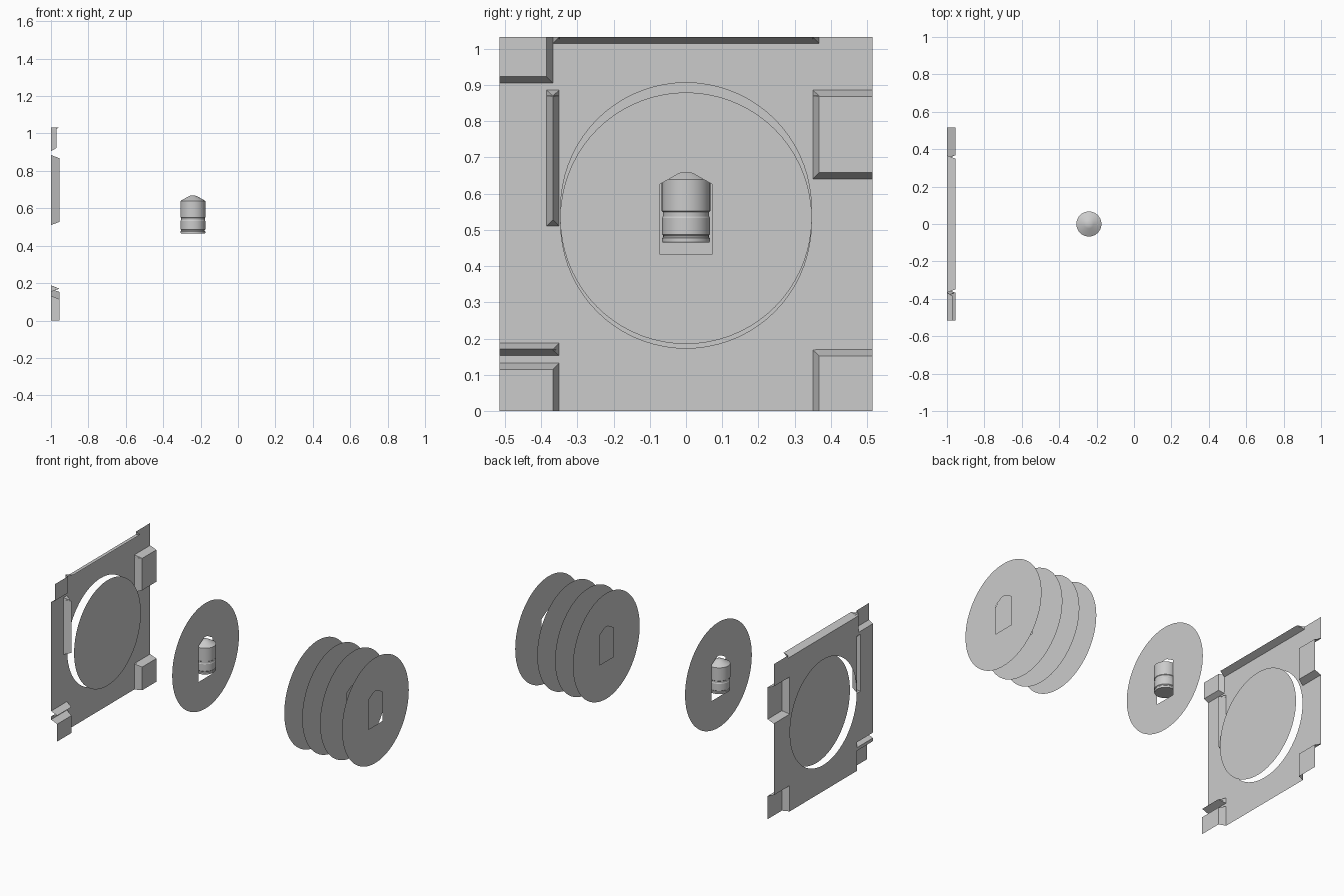
import bpy, bmesh, math

if "Cube" in bpy.data.objects:
    bpy.data.objects.remove(bpy.data.objects["Cube"])

R = 0.347          # radius of every disc
BACK = -1.0        # plane of the plate


def finish(bm, name):
    me = bpy.data.meshes.new(name)
    bm.to_mesh(me)
    bm.free()
    ob = bpy.data.objects.new(name, me)
    bpy.context.collection.objects.link(ob)
    return ob


def circle(zc, n=72):
    return [(R * math.cos(2 * math.pi * i / n), zc + R * math.sin(2 * math.pi * i / n)) for i in range(n)]


def fill_sheet(bm, x, loops):
    # flat sheet in the yz plane, inner loops become holes
    edges = []
    for loop in loops:
        vs = [bm.verts.new((x, y, z)) for y, z in loop]
        edges += [bm.edges.new((vs[i], vs[(i + 1) % len(vs)])) for i in range(len(vs))]
    bmesh.ops.triangle_fill(bm, edges=edges, use_beauty=True, use_dissolve=False, normal=(1, 0, 0))


def disc(name, x, zc, hole=None):
    bm = bmesh.new()
    fill_sheet(bm, x, [circle(zc)] + ([hole] if hole else []))
    finish(bm, name)


def arch(z0, z1, w=0.073):
    half = [(w, z0), (w, z1 - 0.033), (0.022, z1 - 0.004), (0.01, z1)]
    return half + [(-y, z) for y, z in reversed(half)]


# pressed plate: raised panels and ridges as (y0, y1, z0, z1, height)
FAR, W = 9, 0.0175
panels = [
    (-FAR, -0.367, 0.905, FAR, 0.03),       # top left corner
    (-0.367, 0.367, 1.0145, FAR, 0.045),    # top lip
    (0.35, FAR, 0.64, 0.885, 0.045),        # right panel
    (0.35, FAR, -FAR, 0.17, 0.045),         # bottom right corner
    (-FAR, -0.35, -FAR, 0.132, 0.045),      # bottom left corner
    (-FAR, -0.35, 0.153, 0.188, 0.045),     # bottom left ridge
    (-0.385, -0.35, 0.51, 0.885, 0.045),    # left ridge
]


def height(y, z):
    h = 0
    for y0, y1, z0, z1, top in panels:
        d = min(y - y0, y1 - y, z - z0, z1 - z) / W
        h = max(h, top * min(1, max(0, d)))
    return h


HY, HZ0, HZ1 = 0.35, 0.168, 0.87            # square around the round opening
ys, zs = {-0.515, 0.515, -HY, HY}, {0, 1.032, HZ0, HZ1}
for y0, y1, z0, z1, _ in panels:
    ys |= {round(v, 4) for v in (y0, y0 + W, y1, y1 - W) if abs(v) < 0.515}
    zs |= {round(v, 4) for v in (z0, z0 + W, z1, z1 - W) if 0 < v < 1.03}
ys, zs = sorted(ys), sorted(zs)

bm = bmesh.new()
grid = [[bm.verts.new((BACK + height(y, z), y, z)) for z in zs] for y in ys]
for i in range(len(ys) - 1):
    for j in range(len(zs) - 1):
        cy, cz = (ys[i] + ys[i + 1]) / 2, (zs[j] + zs[j + 1]) / 2
        if abs(cy) < HY and HZ0 < cz < HZ1:
            continue
        q = [grid[i][j], grid[i + 1][j], grid[i + 1][j + 1], grid[i][j + 1]]
        if abs(q[0].co.x + q[2].co.x - q[1].co.x - q[3].co.x) < 1e-5:
            bm.faces.new(q)
        else:                                # crease runs through the odd corner
            k = max(range(4), key=lambda n: abs(2 * q[n].co.x - q[n - 1].co.x - q[(n + 1) % 4].co.x))
            bm.faces.new((q[k], q[(k + 1) % 4], q[(k + 2) % 4]))
            bm.faces.new((q[k], q[(k + 2) % 4], q[(k + 3) % 4]))
fill_sheet(bm, BACK, [[(-HY, HZ0), (HY, HZ0), (HY, HZ1), (-HY, HZ1)], circle(0.519)])
bmesh.ops.remove_doubles(bm, verts=bm.verts, dist=1e-5)
bmesh.ops.dissolve_limit(bm, angle_limit=0.01, verts=bm.verts, edges=bm.edges)
finish(bm, "pressed_plate")

# solid disc in front of the opening, then the discs with arched holes
disc("backing_disc", -0.95, 0.519)
disc("middle_disc", -0.236, 0.56, arch(0.415, 0.685))
for k, x in enumerate((0.58, 0.71, 0.84, 1.0)):
    disc(f"end_disc_{k + 1}", x, 0.532, arch(0.433, 0.658))

# turned body
profile = [(0, 0.465), (0.064, 0.465), (0.066, 0.468), (0.066, 0.477), (0.063, 0.480), (0.063, 0.484),
           (0.066, 0.487), (0.066, 0.533), (0.064, 0.537), (0.064, 0.549), (0.067, 0.552),
           (0.067, 0.639), (0.025, 0.663), (0.012, 0.668), (0, 0.668)]
bm = bmesh.new()
vs = [bm.verts.new((-0.241 + r, 0, z)) for r, z in profile]
es = [bm.edges.new(p) for p in zip(vs, vs[1:])]
bmesh.ops.spin(bm, geom=vs + es, cent=(-0.241, 0, 0), axis=(0, 0, 1), angle=2 * math.pi, steps=40)
bmesh.ops.remove_doubles(bm, verts=bm.verts, dist=1e-5)
bmesh.ops.recalc_face_normals(bm, faces=bm.faces)
body = finish(bm, "turned_body")
bpy.context.view_layer.objects.active = body
body.select_set(True)
bpy.ops.object.shade_smooth_by_angle(angle=math.radians(25))
